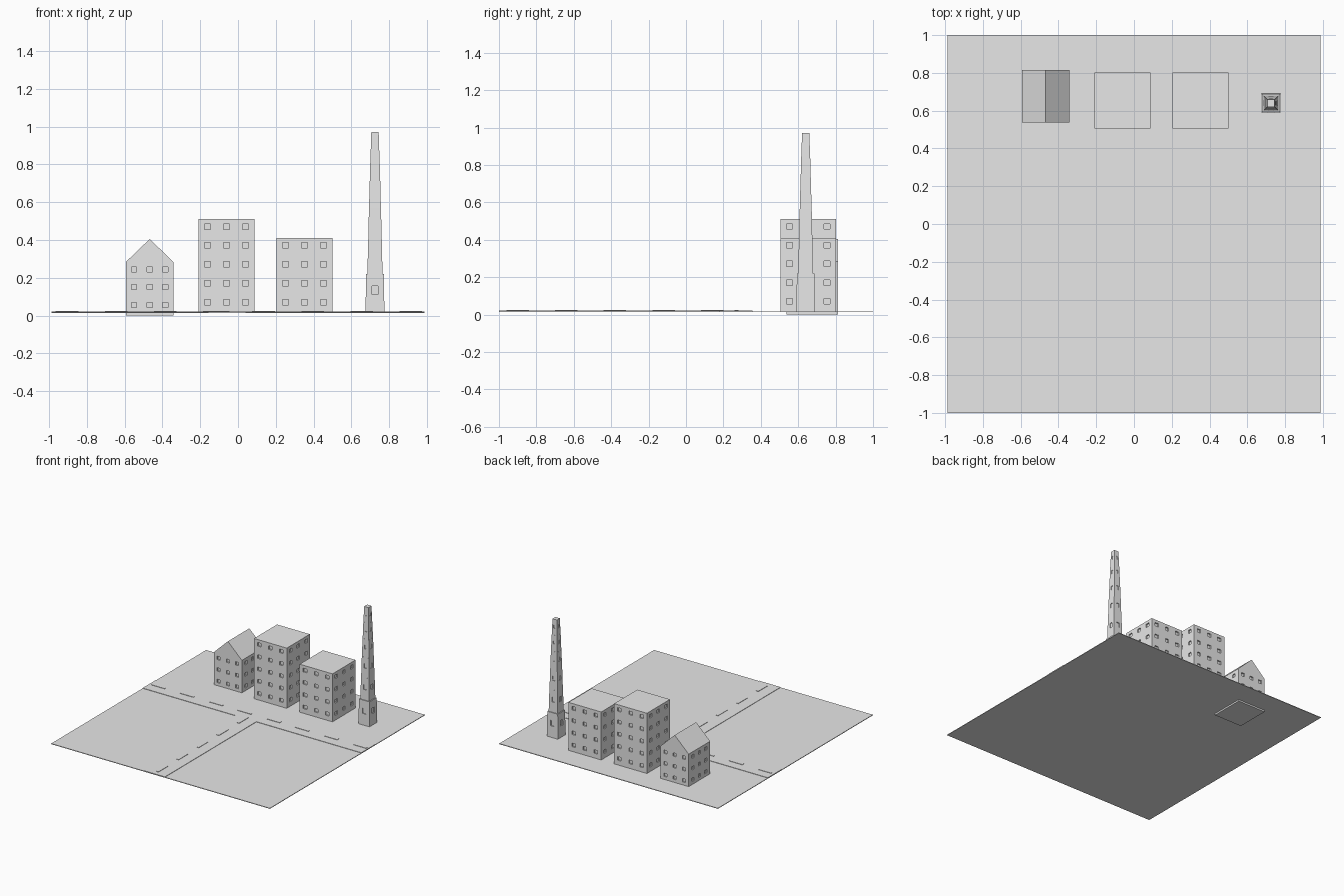
import bpy
import bmesh
from mathutils import Vector

cube = bpy.data.objects.get("Cube")
if cube:
    bpy.data.objects.remove(cube, do_unlink=True)

grey = bpy.data.materials.new("light grey")
grey.use_nodes = True
grey.diffuse_color = (0.8, 0.8, 0.8, 1)
grey.node_tree.nodes["Principled BSDF"].inputs["Base Color"].default_value = (0.8, 0.8, 0.8, 1)


def finish(bm, name):
    bmesh.ops.recalc_face_normals(bm, faces=bm.faces[:])
    mesh = bpy.data.meshes.new(name)
    bm.to_mesh(mesh)
    bm.free()
    mesh.materials.append(grey)
    obj = bpy.data.objects.new(name, mesh)
    bpy.context.collection.objects.link(obj)


def add_box(bm, x0, x1, y0, y1, z0, z1, top_scale=1.0):
    """Box whose top may be narrower than its base."""
    centre = Vector((x0 + x1, y0 + y1, z0 + z1)) / 2
    for v in bmesh.ops.create_cube(bm, size=1)["verts"]:
        taper = top_scale if v.co.z > 0 else 1.0
        v.co = centre + Vector((v.co.x * (x1 - x0) * taper,
                                v.co.y * (y1 - y0) * taper,
                                v.co.z * (z1 - z0)))


def cut_windows(bm, columns, rows, w, h, depth):
    """Recess windows in all four walls; columns = (x centres, y centres)."""
    spans = [[(c - s / 2, c + s / 2) for c in cs]
             for cs, s in ((columns[0], w), (columns[1], w), (rows, h))]
    for axis, ranges in enumerate(spans):
        normal = Vector([float(i == axis) for i in range(3)])
        for span in ranges:
            for edge in span:
                geom = bm.verts[:] + bm.edges[:] + bm.faces[:]
                bmesh.ops.bisect_plane(bm, geom=geom, plane_co=normal * edge, plane_no=normal)
    bm.normal_update()

    def inside(point, axis):
        return any(a < point[axis] < b for a, b in spans[axis])

    panes = []
    for f in bm.faces:
        n, c = f.normal, f.calc_center_median()
        across = 0 if abs(n.y) > abs(n.x) else 1
        if abs(n.z) < 0.3 and inside(c, 2) and inside(c, across):
            panes.append(f)
    for f in panes:
        n = f.normal.copy()
        pane = bmesh.ops.extrude_discrete_faces(bm, faces=[f])["faces"][0]
        bmesh.ops.translate(bm, verts=pane.verts[:], vec=-n * depth)


def building(name, x0, x1, y0, y1, z0, z1, rows, spacing, w=0.032, h=0.029):
    bm = bmesh.new()
    add_box(bm, x0, x1, y0, y1, z0, z1)
    columns = [[(a + b) / 2 + k * spacing for k in (-1, 0, 1)] for a, b in ((x0, x1), (y0, y1))]
    cut_windows(bm, columns, rows, w, h, 0.01)
    finish(bm, name)


def slabs(name, boxes):
    bm = bmesh.new()
    for b in boxes:
        add_box(bm, *b)
    finish(bm, name)


# Ground sheet and T-shaped road with lane dashes
GROUND = 0.018
ROAD = GROUND + 0.003
slabs("ground", [(-0.988, 0.988, -1, 1, 0.013, GROUND)])
slabs("main_road", [(-0.988, 0.988, 0.18, 0.355, GROUND - 0.002, ROAD)])
slabs("side_road", [(-0.155, 0.04, -1, 0.18, GROUND - 0.002, ROAD)])
main_dashes = [-0.905 + 0.26 * i for i in range(8)]
side_dashes = [-0.9 + 0.26 * i for i in range(5)]
slabs("main_road_dashes",
      [(x - 0.06, x + 0.06, 0.26, 0.28, ROAD - 0.001, ROAD + 0.003) for x in main_dashes])
slabs("side_road_dashes",
      [(-0.066, -0.046, y - 0.06, y + 0.06, ROAD - 0.001, ROAD + 0.003) for y in side_dashes])

# Flat-roofed blocks
floors = [0.071 + 0.1 * i for i in range(5)]
building("tall_block", -0.209, 0.087, 0.505, 0.803, GROUND, 0.51, floors, 0.1)
building("short_block", 0.204, 0.5, 0.505, 0.803, GROUND, 0.41, floors[:4], 0.1)

# Gabled house
HX0, HX1, HY0, HY1, EAVES = -0.594, -0.341, 0.537, 0.814, 0.283
building("house_walls", HX0, HX1, HY0, HY1, 0, EAVES, [0.056, 0.15, 0.244], 0.083, 0.028, 0.027)
bm = bmesh.new()
gable = [(HX0, EAVES), (HX1, EAVES), ((HX0 + HX1) / 2, 0.405)]
front, back = [[bm.verts.new((x, y, z)) for x, z in gable] for y in (HY0, HY1)]
bm.faces.new(front)
bm.faces.new(back[::-1])
for i in range(3):
    j = (i + 1) % 3
    bm.faces.new((front[j], front[i], back[i], back[j]))
finish(bm, "house_roof")

# Tower of tapering stages, each with a window on every side
TX, TY = 0.725, 0.64
z, height = GROUND, 0.202
widths = [0.1, 0.08, 0.071, 0.063, 0.055, 0.047, 0.038]
for i in range(6):
    low = widths[i]
    high = 0.094 if i == 0 else widths[i + 1] + 0.001
    top = 0.972 if i == 5 else z + height
    bm = bmesh.new()
    add_box(bm, TX - low / 2, TX + low / 2, TY - low / 2, TY + low / 2, z, top, high / low)
    cut_windows(bm, ([TX], [TY]), [z + height * 0.57], low * 0.32, height * 0.22, low * 0.08)
    finish(bm, "tower_stage_%d" % (i + 1))
    z, height = top, height * 0.9
